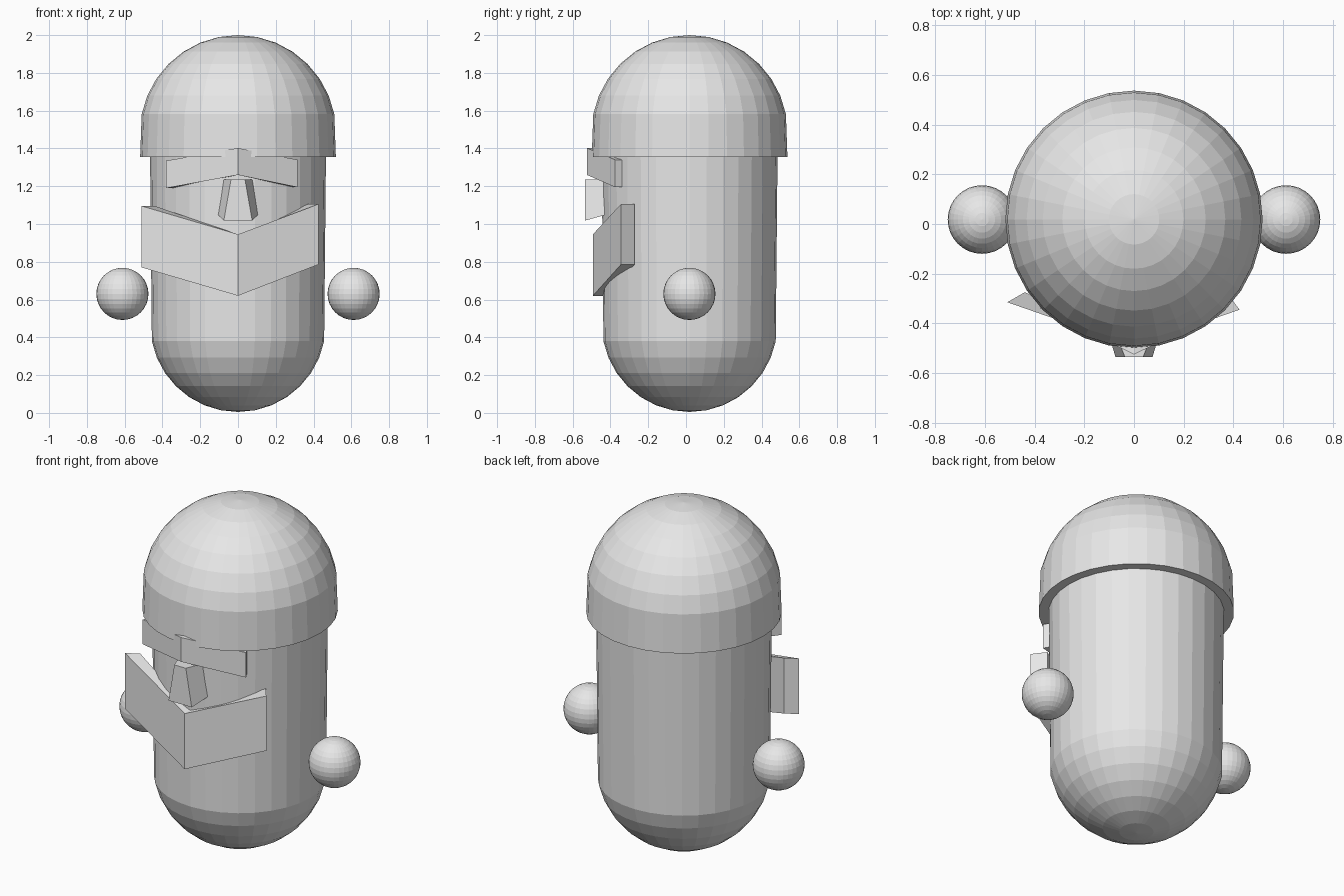
import bpy, bmesh, math

if "Cube" in bpy.data.objects:
    bpy.data.objects.remove(bpy.data.objects["Cube"])

grey = bpy.data.materials.new("plain_grey")
grey.diffuse_color = (0.8, 0.8, 0.8, 1)
grey.use_nodes = True
grey.node_tree.nodes["Principled BSDF"].inputs["Base Color"].default_value = grey.diffuse_color
CY = 0.019   # the round parts share this y centre


def finish(name, bm):
    bmesh.ops.recalc_face_normals(bm, faces=bm.faces)
    mesh = bpy.data.meshes.new(name)
    bm.to_mesh(mesh)
    bm.free()
    mesh.materials.append(grey)
    obj = bpy.data.objects.new(name, mesh)
    bpy.context.collection.objects.link(obj)
    return obj


def lathe(name, profile, segments=32):
    """Turn (radius, z) points round the z axis and close both ends."""
    bm = bmesh.new()
    rings = []
    for r, z in profile:
        if r < 1e-4:
            rings.append([bm.verts.new((0, CY, z))] * segments)
        else:
            rings.append([bm.verts.new((r * math.cos(a), CY + r * math.sin(a), z))
                          for a in (2 * math.pi * i / segments for i in range(segments))])
    for low, high in zip(rings, rings[1:]):
        for i in range(segments):
            j = (i + 1) % segments
            quad = list(dict.fromkeys((low[i], low[j], high[j], high[i])))
            bm.faces.new(quad)
    for ring in (rings[0], rings[-1]):
        if ring[0] is not ring[1]:
            bm.faces.new(ring)
    return finish(name, bm)


def dome(radius, pole_z, direction):
    """Seven sphere rings from the pole; direction 1 opens upward."""
    return [(radius * math.sin(a), pole_z + direction * radius * (1 - math.cos(a)))
            for a in (math.radians(11.25 * k) for k in range(8))]


def prism(name, rows):
    """Join successive four-cornered cross-sections into a closed solid."""
    bm = bmesh.new()
    loops = [[bm.verts.new(p) for p in row] for row in rows]
    for a, b in zip(loops, loops[1:]):
        for i in range(4):
            j = (i + 1) % 4
            bm.faces.new((a[i], a[j], b[j], b[i]))
    bm.faces.new(loops[0])
    bm.faces.new(loops[-1])
    return finish(name, bm)


def bent_slab(name, stations):
    """Each station: front (x, y), back (x, y), bottom z, top z."""
    return prism(name, [[(*f, lo), (*b, lo), (*b, hi), (*f, hi)]
                        for f, b, lo, hi in stations])


# Capsule body, widening slightly toward the top
lathe("body", dome(0.465, 0.005, 1) + [(0.466, 1.40)])

# Cap with a flat underside and rounded crown
lathe("cap", [(0.518, 1.356)] + dome(0.52, 2.0, -1)[::-1])

# Floating ball hands
for side, name in ((-1, "left_hand"), (1, "right_hand")):
    bm = bmesh.new()
    bmesh.ops.create_uvsphere(bm, u_segments=32, v_segments=16, radius=0.138)
    bmesh.ops.translate(bm, verts=bm.verts, vec=(side * 0.612, 0.018, 0.63))
    finish(name, bm)

# Moustache, a folded slab with a longer left wing
bent_slab("moustache", [
    ((-0.51, -0.315), (-0.44, -0.275), 0.77, 1.095),
    ((0, -0.493), (0, -0.44), 0.62, 0.945),
    ((0.425, -0.345), (0.37, -0.272), 0.785, 1.105)])

# Brow, a thinner folded slab just under the cap
bent_slab("brow", [
    ((-0.38, -0.338), (-0.345, -0.29), 1.19, 1.335),
    ((0, -0.525), (0, -0.47), 1.26, 1.402),
    ((0.315, -0.375), (0.295, -0.34), 1.195, 1.34)])

# Wedge nose, flaring toward the bottom and the face
prism("nose", [
    [(-0.075, -0.535, 1.018), (0.075, -0.535, 1.018), (0.108, -0.42, 1.05), (-0.108, -0.42, 1.05)],
    [(-0.037, -0.535, 1.236), (0.037, -0.535, 1.236), (0.082, -0.42, 1.236), (-0.082, -0.42, 1.236)]])
